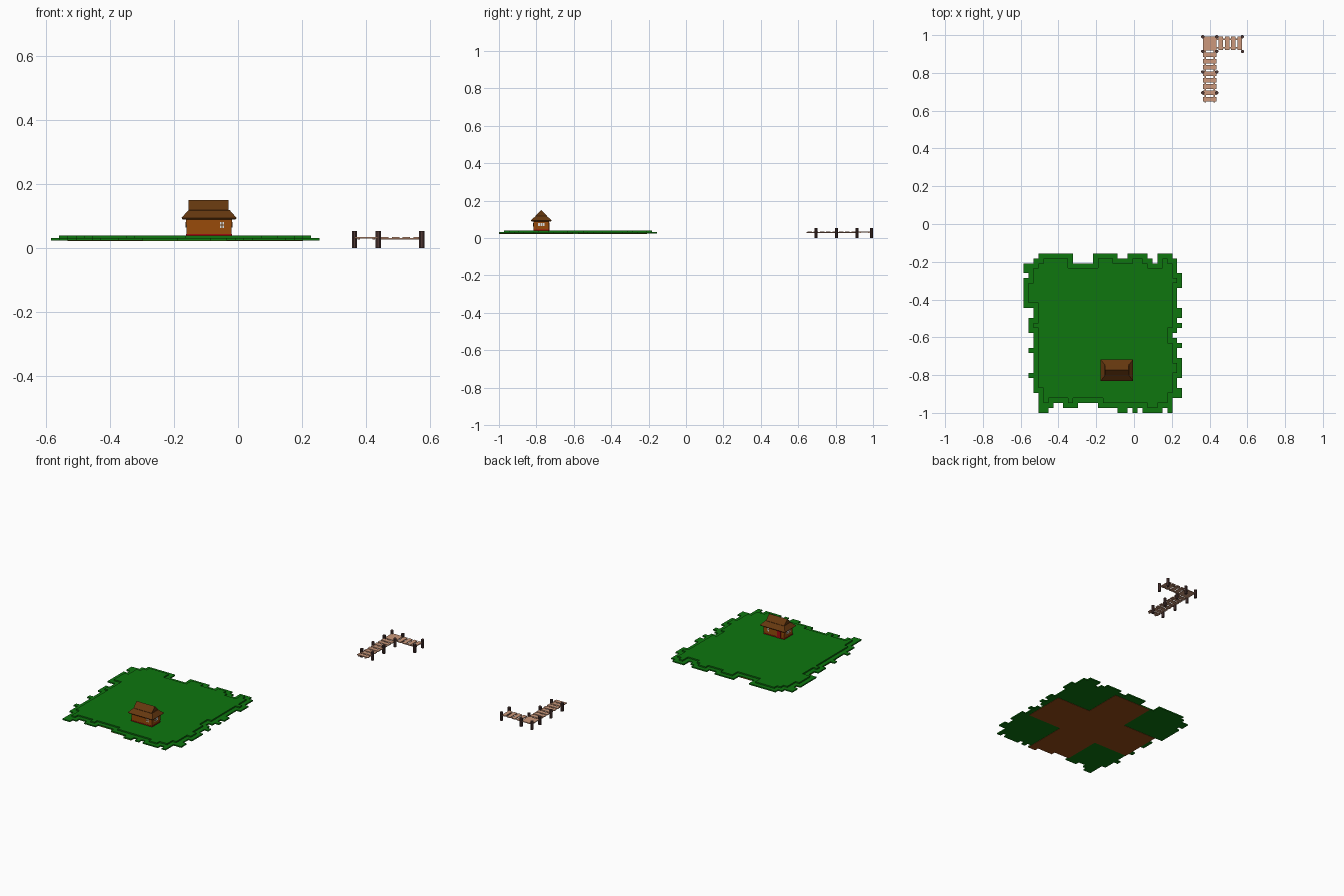
import bpy, bmesh, math

if "Cube" in bpy.data.objects:
    bpy.data.objects.remove(bpy.data.objects["Cube"])

def mat(name, rgb):
    m = bpy.data.materials.new(name)
    lin = [(c / 255 / 12.92) if c < 10 else ((c / 255 + 0.055) / 1.055) ** 2.4 for c in rgb]
    m.diffuse_color = (*lin, 1)
    m.use_nodes = True
    m.node_tree.nodes["Principled BSDF"].inputs["Base Color"].default_value = m.diffuse_color
    return m

GRASS = mat("grass green", (14, 118, 15))
DIRT = mat("dirt brown", (150, 74, 22))
WALL = mat("wall orange brown", (155, 76, 10))
ROOF = mat("roof brown", (102, 56, 15))
RED = mat("red", (165, 10, 15))
PLANK = mat("plank tan", (204, 153, 124))
POST = mat("post dark brown", (80, 56, 53))
PANE = mat("window white", (225, 228, 228))

def finish(name, bm, material):
    bmesh.ops.recalc_face_normals(bm, faces=bm.faces)
    me = bpy.data.meshes.new(name)
    bm.to_mesh(me)
    bm.free()
    me.materials.append(material)
    ob = bpy.data.objects.new(name, me)
    bpy.context.collection.objects.link(ob)
    return ob

def add_frustum(bm, x0, x1, y0, y1, z0, z1, grow_x=0.0, grow_y=0.0):
    """Box whose top rectangle grows (or shrinks) on each side."""
    gx, gy = grow_x, grow_y
    lo = [bm.verts.new(p) for p in ((x0, y0, z0), (x1, y0, z0), (x1, y1, z0), (x0, y1, z0))]
    hi = [bm.verts.new(p) for p in ((x0 - gx, y0 - gy, z1), (x1 + gx, y0 - gy, z1),
                                    (x1 + gx, y1 + gy, z1), (x0 - gx, y1 + gy, z1))]
    bm.faces.new(lo[::-1])
    bm.faces.new(hi)
    for i in range(4):
        j = (i + 1) % 4
        bm.faces.new((lo[i], lo[j], hi[j], hi[i]))

def boxes(name, material, *specs):
    bm = bmesh.new()
    for s in specs:
        add_frustum(bm, *s)
    return finish(name, bm, material)

# ---- Grass island: ragged cell outline, given as (run length, inset) per side
N, X0, Y0 = 32, -0.585, -1.0
CX, CY = 0.84 / N, 0.845 / N
back = [(2, 2), (1, 1), (7, 0), (4, 2), (5, 0), (2, 1), (4, 0), (1, 1), (1, 2), (3, 0), (2, 1)]
front = [(3, 4), (2, 0), (1, 1), (2, 2), (3, 1), (4, 2), (4, 1), (2, 0), (1, 1), (1, 0),
         (1, 1), (4, 0), (1, 1), (1, 0), (2, 3)]
left = [(2, 2), (2, 0), (1, 1), (6, 0), (2, 2), (3, 1), (3, 2), (1, 1), (4, 2), (1, 1), (3, 2), (4, 3)]
right = [(1, 2), (3, 1), (3, 0), (4, 1), (2, 0), (1, 1), (1, 0), (1, 1), (1, 2), (1, 1),
         (1, 0), (2, 1), (4, 0), (2, 1), (2, 0), (3, 2)]

def expand(runs):
    return [d for n, d in runs for _ in range(n)]

B, F = expand(back), expand(front)
L, R = expand(left)[::-1], expand(right)[::-1]
cells = {(i, j) for i in range(N) for j in range(N)
         if F[i] <= j < N - B[i] and L[j] <= i < N - R[j]}
inner = {(i, j) for i, j in cells
         if all((i + a, j + b) in cells for a in (-1, 0, 1) for b in (-1, 0, 1))}

def cell_slab(name, group, z0, z1, material):
    bm = bmesh.new()
    verts = {}
    def v(i, j):
        if (i, j) not in verts:
            verts[i, j] = bm.verts.new((X0 + i * CX, Y0 + j * CY, z0))
        return verts[i, j]
    for i, j in sorted(group):
        bm.faces.new((v(i, j), v(i + 1, j), v(i + 1, j + 1), v(i, j + 1)))
    ext = bmesh.ops.extrude_face_region(bm, geom=bm.faces[:], use_keep_orig=True)
    for g in ext["geom"]:
        if isinstance(g, bmesh.types.BMVert):
            g.co.z = z1
    return finish(name, bm, material)

cell_slab("grass_lower_layer", cells, 0.0235, 0.031, GRASS)
cell_slab("grass_upper_layer", inner, 0.031, 0.039, GRASS)

# Cross-shaped dirt underside, reaching the middle of each edge
arm = range(11, 21)
cross = {(i, j) for i, j in cells if (i in arm and j < N - 2) or (j in arm and 1 < i < N - 2)}
cell_slab("dirt_underside", cross, 0.022, 0.027, DIRT)

# ---- House
HX0, HX1, HY0, HY1 = -0.160, -0.021, -0.814, -0.734
HYC = (HY0 + HY1) / 2
boxes("house_walls", WALL, (HX0, HX1, HY0, HY1, 0.039, 0.095, 0.003, 0.002))
boxes("house_base_trim", RED, (HX0 - 0.002, HX1 + 0.002, HY0 - 0.002, HY1 + 0.002, 0.037, 0.044))

# Roof: hipped skirt with eave lip, then a gable on top
boxes("roof_skirt", ROOF,
      (-0.172, -0.009, -0.826, -0.722, 0.088, 0.093, 0.004, 0.004),
      (-0.177, -0.004, -0.831, -0.717, 0.093, 0.118, -0.022, -0.028))
bm = bmesh.new()
ends = [[bm.verts.new((x, HYC + y, z)) for y, z in
         ((-0.031, 0.115), (0.031, 0.115), (0.031, 0.118), (0, 0.149), (-0.031, 0.118))]
        for x in (-0.154, -0.029)]
bm.faces.new(ends[0])
bm.faces.new(ends[1])
for i in range(5):
    j = (i + 1) % 5
    bm.faces.new((ends[0][i], ends[0][j], ends[1][j], ends[1][i]))
finish("roof_gable", bm, ROOF)

# Windows: white plate with dark bars; axis tells which wall it sits on
def window(name, axis, side, c, width, z0, z1, bars):
    def plate(a0, a1, b0, b1, out):
        if axis == "y":
            w = HY0 if side < 0 else HY1
            return (a0, a1, w - 0.002 - out, w + 0.002 + out, b0, b1)
        w = HX0 if side < 0 else HX1
        return (w - 0.002 - out, w + 0.002 + out, a0, a1, b0, b1)
    h = width / 2
    boxes(name + "_pane", PANE, plate(c - h, c + h, z0, z1, 0.0005))
    strips = [plate(c - h + width * k / (bars + 1) - 0.001,
                    c - h + width * k / (bars + 1) + 0.001, z0, z1, 0.0015)
              for k in range(1, bars + 1)]
    zm = (z0 + z1) / 2
    strips.append(plate(c - h, c + h, zm - 0.001, zm + 0.001, 0.0015))
    boxes(name + "_bars", ROOF, *strips)

window("front_window", "y", -1, -0.050, 0.013, 0.062, 0.081, 1)
window("back_window", "y", 1, -0.050, 0.013, 0.062, 0.081, 1)
window("right_window", "x", 1, HYC, 0.034, 0.063, 0.081, 2)
window("left_window", "x", -1, HYC, 0.034, 0.063, 0.081, 2)
boxes("back_door", RED, (-0.139, -0.115, HY1 - 0.002, HY1 + 0.004, 0.039, 0.083))

# ---- Dock: square corner deck, long arm toward the front, short arm to the right
DX0, DX1, DY0, DY1 = 0.364, 0.438, 0.918, 0.992
ZP0, ZP1 = 0.029, 0.034
boxes("dock_corner_deck", PLANK, (DX0, DX1, DY0, DY1, ZP0, ZP1))
boxes("dock_long_planks", PLANK,
      *[(DX0, DX1, y - 0.012, y + 0.012, ZP0, ZP1)
        for y in (0.896 - 0.0336 * k for k in range(8))])
boxes("dock_short_planks", PLANK,
      *[(x - 0.012, x + 0.012, DY0 + 0.002, DY1, ZP0, ZP1)
        for x in (0.459 + 0.0336 * k for k in range(4))])
boxes("dock_stringers", PLANK,
      *[(x - 0.004, x + 0.004, 0.643, DY0, 0.026, 0.031) for x in (0.378, 0.424)],
      *[(DX1, 0.573, y - 0.004, y + 0.004, 0.026, 0.031) for y in (0.932, 0.978)])

# Eight-sided posts
bm = bmesh.new()
spots = [(x, y) for x in (DX0, DX1) for y in (0.695, 0.805, 0.914, 0.9915)]
spots += [(0.574, 0.914), (0.574, 0.9915)]
for x, y in spots:
    res = bmesh.ops.create_cone(bm, cap_ends=True, segments=8, radius1=0.0092, radius2=0.0092, depth=0.052)
    for v in res["verts"]:
        px, py = v.co.x, v.co.y
        a = math.atan2(py, px) + math.pi / 8
        v.co.x, v.co.y = x + 0.0092 * math.cos(a), y + 0.0092 * math.sin(a)
        v.co.z += 0.026
finish("dock_posts", bm, POST)
